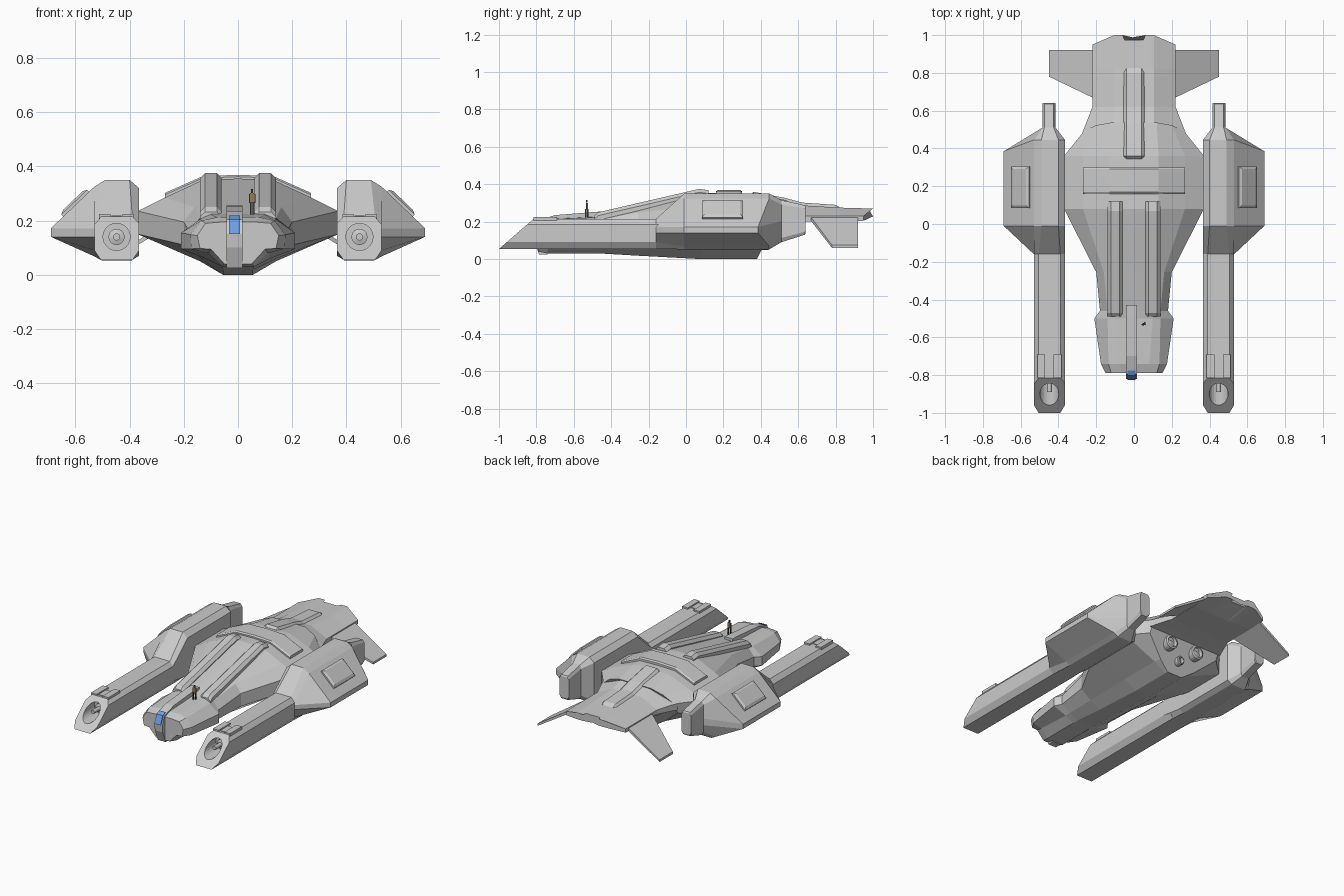
import bpy, bmesh
from math import sin, cos, pi

if "Cube" in bpy.data.objects:
    bpy.data.objects.remove(bpy.data.objects["Cube"])


def make(name, verts, faces, mirror=False, colour=None):
    bm = bmesh.new()
    vs = [bm.verts.new(v) for v in verts]
    for f in faces:
        bm.faces.new([vs[i] for i in f])
    bmesh.ops.remove_doubles(bm, verts=bm.verts, dist=1e-5)
    bmesh.ops.recalc_face_normals(bm, faces=bm.faces)
    me = bpy.data.meshes.new(name)
    bm.to_mesh(me)
    bm.free()
    ob = bpy.data.objects.new(name, me)
    bpy.context.collection.objects.link(ob)
    if colour:
        mat = bpy.data.materials.new(name + "_colour")
        mat.diffuse_color = colour
        mat.use_nodes = True
        mat.node_tree.nodes["Principled BSDF"].inputs["Base Color"].default_value = mat.diffuse_color
        me.materials.append(mat)
    if mirror:
        ob.modifiers.new("mirror", 'MIRROR').use_clip = False
    return ob


def loft(name, rings, **kw):
    """Skin a list of closed rings and cap both ends."""
    n = len(rings[0])
    verts = [p for r in rings for p in r]
    faces = [(k * n + i, k * n + (i + 1) % n, (k + 1) * n + (i + 1) % n, (k + 1) * n + i)
             for k in range(len(rings) - 1) for i in range(n)]
    faces += [tuple(range(n)), tuple(range(len(verts) - n, len(verts)))]
    return make(name, verts, faces, **kw)


def full(half):
    """Half ring from bottom centre to top centre -> symmetric ring."""
    return half + [(-x, y, z) for x, y, z in half[-2:0:-1]]


def section(y, pts):
    return full([(x, y, z) for x, z in pts])


def prism(name, yz, x0, x1, **kw):
    return loft(name, [[(x, y, z) for y, z in yz] for x in (x0, x1)], **kw)


def box(name, x0, x1, y0, y1, z0, z1, **kw):
    return prism(name, [(y0, z0), (y1, z0), (y1, z1), (y0, z1)], x0, x1, **kw)


def ridge(name, path, x0, x1, c, **kw):
    """Raised strip with chamfered edges along a (y, top z) path."""
    return loft(name, [[(x0, y, z - .05), (x0, y, z - c), (x0 + c, y, z),
                        (x1 - c, y, z), (x1, y, z - c), (x1, y, z - .05)] for y, z in path], **kw)


def lathe(name, cx, cz, prof, n=20, **kw):
    """Turn an (r, y) profile about an axis along y."""
    return loft(name, [[(cx + r * cos(2 * pi * i / n), y, cz + r * sin(2 * pi * i / n))
                        for i in range(n)] for r, y in prof], **kw)


# main hull: cockpit head, neck, broad shoulders, slanted engine face
rear = [(0, 0), (.055, 0), (.13, .05), (.26, .16), (.26, .235), (.2, .285), (.12, .315), (0, .315)]
loft("hull", [
    section(-.79, [(0, .04), (.05, .04), (.10, .095), (.14, .097), (.15, .145), (.12, .19), (.06, .195), (0, .195)]),
    section(-.74, [(0, .03), (.06, .03), (.11, .08), (.172, .096), (.175, .148), (.135, .20), (.08, .212), (0, .214)]),
    section(-.50, [(0, .03), (.06, .03), (.12, .06), (.21, .095), (.21, .155), (.14, .205), (.10, .222), (0, .225)]),
    section(-.46, [(0, .03), (.06, .03), (.12, .06), (.18, .10), (.18, .16), (.14, .21), (.09, .23), (0, .232)]),
    section(-.255, [(0, .018), (.055, .018), (.13, .055), (.20, .11), (.20, .195), (.16, .25), (.10, .275), (0, .278)]),
    section(.08, [(0, 0), (.055, 0), (.14, .05), (.37, .15), (.37, .235), (.27, .285), (.13, .35), (0, .355)]),
    section(.36, [(0, 0), (.055, 0), (.14, .05), (.37, .15), (.37, .235), (.27, .285), (.13, .342), (0, .345)]),
    full([(x, .38 + .5 * z, z) for x, z in rear])])

# aft deck with notched trailing edge
XS = (0, .05, .06, .105)


def deck(y, w, zb, ze, zt):
    return full([(x, y, zb) for x in XS] + [(w, y, zb), (w, y, ze)] + [(x, y, zt) for x in XS[::-1]])


tail_y = (.975, .975, 1, 1)
tail = ([(x, y, .228) for x, y in zip(XS, tail_y)] + [(.22, .95, .205), (.22, .95, .23)]
        + [(x, y, .27) for x, y in zip(XS[::-1], tail_y[::-1])])
loft("aft_deck", [deck(.48, .275, .19, .235, .32), deck(.53, .255, .195, .235, .31),
                  deck(.62, .22, .2, .23, .287), deck(.82, .22, .2, .23, .275), full(tail)])

# drooping tail winglets
loft("winglet", [[(.2, .66, .235), (.2, .92, .235), (.2, .92, .215), (.2, .66, .215)],
                 [(.45, .78, .075), (.45, .92, .075), (.45, .92, .06), (.45, .78, .06)]], mirror=True)

# raised strips and cross panel on the roof
ridge("roof_rail", [(-.49, .232), (-.47, .25), (.07, .375), (.12, .368)], .06, .14, .018, mirror=True)
ridge("aft_spine", [(.345, .345), (.36, .36), (.53, .327), (.62, .302), (.80, .29), (.825, .275)], -.055, .055, .015)
loft("cross_panel", [[(x, .16, z - .04), (x, .30, z - .04), (x, .30, z + .01), (x, .29, z + .017),
                      (x, .17, z + .017), (x, .16, z + .01)]
                     for x, z in ((-.27, .285), (-.13, .347), (0, .352), (.13, .347), (.27, .285))])

# nose strip and blue window
prism("nose_strip", [(-.43, .2), (-.43, .255), (-.49, .252), (-.70, .235), (-.795, .205), (-.82, .15),
                     (-.815, .10), (-.785, .025), (-.74, .025), (-.74, .18)], -.042, .016)
prism("window", [(-.775, .218), (-.803, .205), (-.827, .15), (-.80, .15)], -.034, .008, colour=(.15, .35, .8, 1))

# stern engines
for name, cx, cz, r in (("engine_left", -.1, .15, .045), ("engine_right", .1, .15, .045),
                        ("engine_lower", 0, .075, .027)):
    y = .38 + .5 * cz
    lathe(name, cx, cz, [(r, y - .03), (r, y + .022), (r * .75, y + .027), (r * .65, y + .005), (.004, y + .01)])

# pod barrel with slanted muzzle and round bore
barrel = [(.365, .09), (.39, .054), (.505, .054), (.53, .09), (.53, .185), (.505, .215), (.39, .215), (.365, .19)]
pod_barrel = loft("pod_barrel", [[(x, -1 + (z - .054) * 1.15, z) for x, z in barrel],
                                 [(x, -.1, z) for x, z in barrel]])
cutter = lathe("bore_cutter", .448, .14, [(.05, -1.1), (.05, -.80)], n=24)
cutter.hide_render = True
mod = pod_barrel.modifiers.new("bore", 'BOOLEAN')
mod.object = cutter
mod.operation = 'DIFFERENCE'
mod.solver = 'EXACT'
bpy.context.view_layer.objects.active = pod_barrel
bpy.ops.object.modifier_apply(modifier="bore")
bpy.data.objects.remove(cutter)
pod_barrel.modifiers.new("mirror", 'MIRROR')
lathe("gun", .448, .14, [(.03, -.79), (.03, -.82), (.013, -.825), (.013, -.89)], n=14, mirror=True)
for x in (.385, .47):
    box("muzzle_rail", x, x + .042, -.815, -.69, .19, .225, mirror=True)
box("muzzle_block", .43, .467, -.80, -.72, .19, .219, mirror=True)

# pod body: swells out of the barrel, ends in a narrow stub
body = [(.365, .07), (.395, .052), (.5, .052), (.53, .068), (.69, .14), (.69, .172),
        (.53, .325), (.49, .35), (.40, .35), (.365, .32)]
front = barrel[:4] + [(.53, .14), (.53, .17)] + barrel[4:]


def stub(y, z0, z1):
    h = z1 - z0
    pts = ((.415, .1), (.425, 0), (.475, 0), (.485, .1), (.485, .3), (.485, .5),
           (.485, .9), (.475, 1), (.425, 1), (.415, .9))
    return [(x, y, z0 + f * h) for x, f in pts]


loft("pod_body", [[(x, -.16, z) for x, z in front], [(x, -.01, z) for x, z in body],
                  [(x, .385 if x > .6 else .445, z) for x, z in body],
                  stub(.51, .09, .315), stub(.635, .13, .288), stub(.64, .14, .28)], mirror=True)


# raised hatch on the sloped pod flank
def flank(x, y, h):
    return (x + .69 * h, y, .325 - (x - .53) * .956 + .72 * h)


loft("pod_hatch", [[flank(a, .085 + i, h), flank(b, .085 + i, h), flank(b, .305 - i, h), flank(a, .305 - i, h)]
                   for a, b, i, h in ((.55, .645, 0, -.01), (.55, .645, 0, .01), (.56, .632, .014, .018))],
     mirror=True)

# tiny crew figure standing on the head for scale
DARK = (.06, .06, .05, 1)
for s in (-1, 1):
    box("figure_leg", .052 + s * .005 - .003, .052 + s * .005 + .003, -.534 + s * .006, -.526 + s * .006,
        .215, .268, colour=DARK)
    box("figure_arm", .052 + s * .01 - .002, .052 + s * .01 + .002, -.535, -.529, .265, .298, colour=DARK)
box("figure_torso", .044, .060, -.535, -.525, .266, .301, colour=(.3, .2, .08, 1))
box("figure_head", .048, .056, -.535, -.526, .302, .316, colour=DARK)
